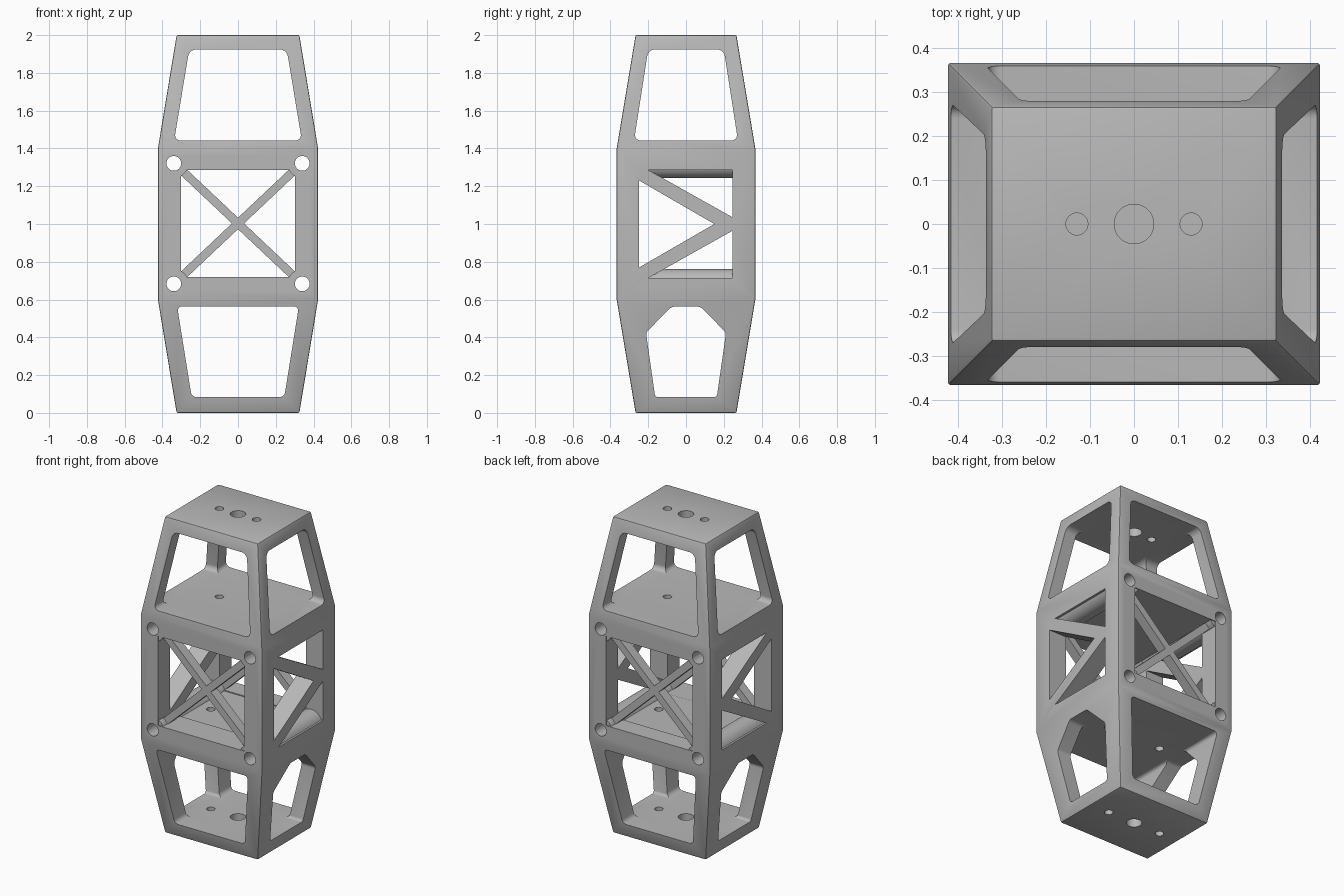
import bpy, bmesh, math
from mathutils import Matrix, Vector

cube = bpy.data.objects.get("Cube")
if cube:
    bpy.data.objects.remove(cube, do_unlink=True)

gray = bpy.data.materials.new("plain gray")
gray.use_nodes = True
gray.diffuse_color = (0.48, 0.48, 0.48, 1)
gray.node_tree.nodes["Principled BSDF"].inputs["Base Color"].default_value = (0.48, 0.48, 0.48, 1)


def make(name, bm):
    bmesh.ops.recalc_face_normals(bm, faces=bm.faces)
    mesh = bpy.data.meshes.new(name)
    bm.to_mesh(mesh)
    bm.free()
    mesh.materials.append(gray)
    ob = bpy.data.objects.new(name, mesh)
    bpy.context.collection.objects.link(ob)
    return ob


def prism(name, outline, axis, near, far, fillet=0):
    """Extrude an outline given in (horizontal, z) along x or y."""
    bm = bmesh.new()
    place = (lambda h, z, d: (h, d, z)) if axis == "y" else (lambda h, z, d: (d, h, z))
    face = bm.faces.new([bm.verts.new(place(h, z, near)) for h, z in outline])
    if fillet:
        bmesh.ops.bevel(bm, geom=bm.verts[:], offset=fillet, segments=5,
                        affect="VERTICES", profile=0.5)
    face = bm.faces[:]
    grown = bmesh.ops.extrude_face_region(bm, geom=face)["geom"]
    move = Vector(place(0, 0, far - near))
    bmesh.ops.translate(bm, verts=[g for g in grown if isinstance(g, bmesh.types.BMVert)], vec=move)
    return make(name, bm)


def cylinder(name, radius, length, center, along_y=False):
    bm = bmesh.new()
    turn = Matrix.Rotation(math.pi / 2, 4, "X") if along_y else Matrix()
    bmesh.ops.create_cone(bm, cap_ends=True, segments=32, radius1=radius, radius2=radius,
                          depth=length, matrix=Matrix.Translation(center) @ turn)
    return make(name, bm)


def combine(target, tool, operation):
    mod = target.modifiers.new(operation, "BOOLEAN")
    mod.operation, mod.solver, mod.object = operation, "EXACT", tool
    bpy.context.view_layer.objects.active = target
    bpy.ops.object.modifier_apply(modifier=mod.name)
    bpy.data.objects.remove(tool, do_unlink=True)


def cut(tool):
    combine(body, tool, "DIFFERENCE")


def mirrored(half):
    return half + [(-h, z) for h, z in reversed(half)]


# Tapered outer hull
bm = bmesh.new()
rings = []
for z, x, y in ((0, .325, .267), (.6, .424, .367), (1.4, .424, .367), (2, .325, .267)):
    rings.append([bm.verts.new((sx * x, sy * y, z)) for sx, sy in ((1, 1), (-1, 1), (-1, -1), (1, -1))])
bm.faces.new(rings[0])
bm.faces.new(rings[-1])
for low, high in zip(rings, rings[1:]):
    for i in range(4):
        j = (i + 1) % 4
        bm.faces.new((low[i], low[j], high[j], high[i]))
body = make("frame_body", bm)
bevel = body.modifiers.new("soft_edges", "BEVEL")
bevel.width, bevel.segments = 0.007, 2
bevel.angle_limit = math.radians(30)
bpy.context.view_layer.objects.active = body
bpy.ops.object.modifier_apply(modifier=bevel.name)

# Windows of the upper and lower bays
cut(prism("upper_front", mirrored([(.338, 1.442), (.258, 1.924)]), "y", -1, 1, .035))
cut(prism("upper_side", mirrored([(.275, 1.442), (.2, 1.924)]), "x", -1, 1, .035))
cut(prism("lower_front", mirrored([(.245, .083), (.322, .563)]), "y", -1, 1, .025))
cut(prism("lower_side", mirrored([(.163, .083), (.212, .425), (.075, .563)]), "x", -1, 1, .015))

# Middle bay: square front opening and triangular side openings
cut(prism("middle_front", mirrored([(.302, .72), (.302, 1.286)]), "y", -1, 1))
cut(prism("middle_core", mirrored([(.25, .72), (.25, 1.286)]), "x", -.302, .302))
cut(prism("side_triangle", [(-.248, .77), (.15, 1), (-.248, 1.23)], "x", -1, 1))
for s in (-1, 1):
    cut(prism("corner_triangle", [(-.2, 1 + s * .286), (.246, 1 + s * .286), (.246, 1 + s * .036)],
              "x", -1, 1))

# Long tubes through the four corners
corners = [(x, z) for x in (-.34, .34) for z in (.683, 1.321)]
for x, z in corners:
    combine(body, cylinder("tube", .078, .722, (x, 0, z), True), "UNION")

# Crossed struts, recessed in the front and back openings
for side in (-1, 1):
    for lean in (-1, 1):
        run = Vector((.30, lean * .283))
        off = Vector((-run.y, run.x)).normalized() * .022
        ends = [run + off, run - off, -run - off, -run + off]
        strut = prism("strut", [(p.x, p.y + 1.003) for p in ends], "y", side * .255, side * .318)
        combine(body, strut, "UNION")

# Bolt holes
for x, z in corners:
    cut(cylinder("tube_hole", .039, 2, (x, 0, z), True))
for z in (0, 2):
    cut(cylinder("center_hole", .045, .3, (0, 0, z)))
for s in (-1, 1):
    cut(cylinder("upper_hole", .025, 1, (s * .13, 0, 1.7)))
    cut(cylinder("lower_hole", .025, 1, (s * .19, 0, .3)))

bpy.ops.object.select_all(action="DESELECT")
body.select_set(True)
bpy.context.view_layer.objects.active = body
bpy.ops.object.shade_smooth_by_angle(angle=math.radians(25))
